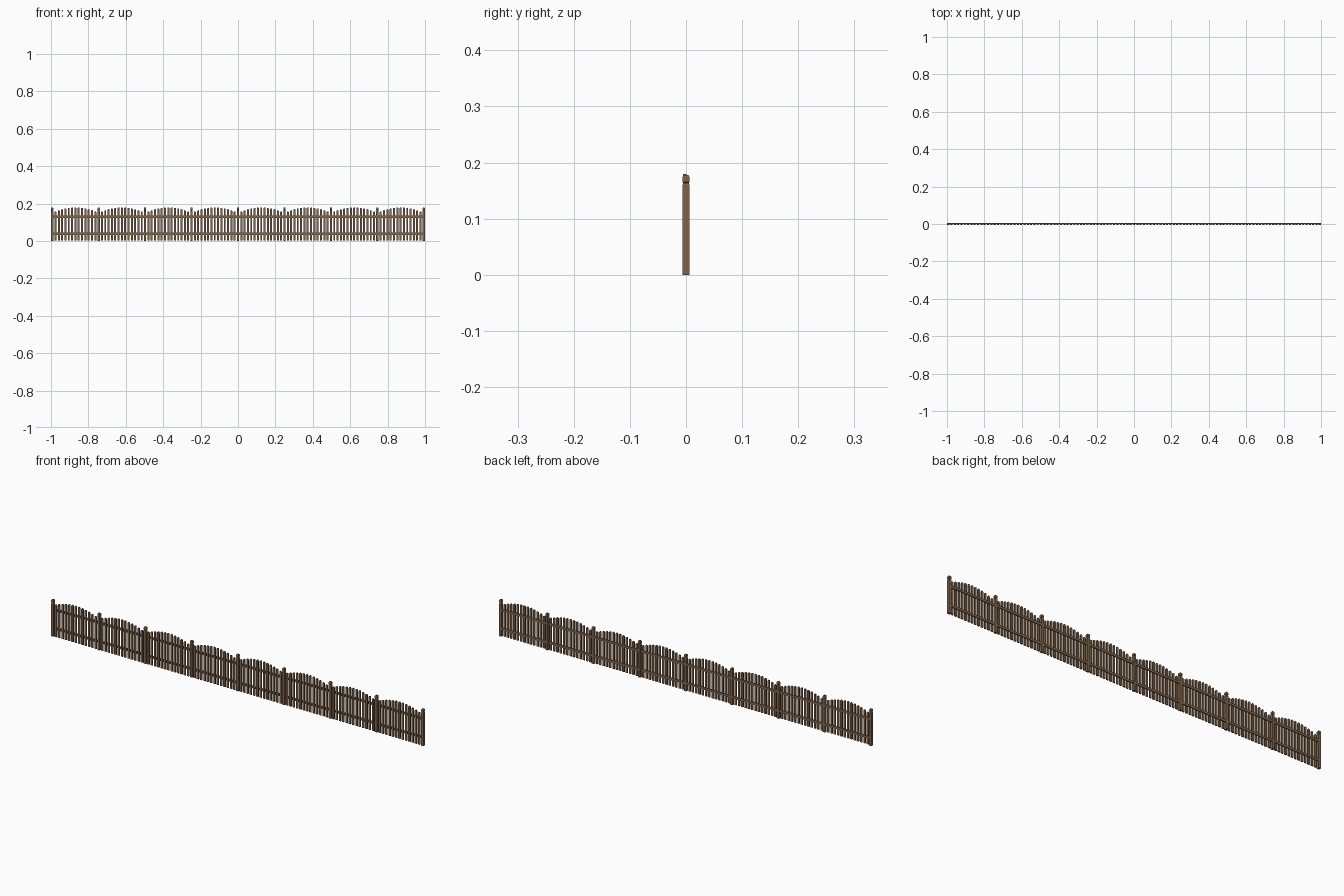
import bpy, bmesh, math

if "Cube" in bpy.data.objects:
    bpy.data.objects.remove(bpy.data.objects["Cube"])

wood = bpy.data.materials.new("brown_wood")
wood.diffuse_color = (0.22, 0.13, 0.07, 1)
wood.use_nodes = True
wood.node_tree.nodes["Principled BSDF"].inputs["Base Color"].default_value = wood.diffuse_color


def extrude_y(name, outline, y0, y1, x=0):
    """Solid from an x/z outline, extruded from y0 to y1."""
    bm = bmesh.new()
    face = bm.faces.new([bm.verts.new((x + px, y0, pz)) for px, pz in outline])
    ext = bmesh.ops.extrude_face_region(bm, geom=[face])
    verts = [g for g in ext["geom"] if isinstance(g, bmesh.types.BMVert)]
    bmesh.ops.translate(bm, verts=verts, vec=(0, y1 - y0, 0))
    return finish(name, bm)


def lathe_square(name, profile, x):
    """Square post from (half width, z) rings."""
    bm = bmesh.new()
    rings = [[bm.verts.new((x + sx * w, sy * w, z))
              for sx, sy in ((-1, -1), (1, -1), (1, 1), (-1, 1))]
             for w, z in profile]
    for a, b in zip(rings, rings[1:]):
        for i in range(4):
            j = (i + 1) % 4
            bm.faces.new((a[i], a[j], b[j], b[i]))
    bm.faces.new(rings[0][::-1])
    bm.faces.new(rings[-1])
    return finish(name, bm)


def finish(name, bm):
    bmesh.ops.recalc_face_normals(bm, faces=bm.faces[:])
    mesh = bpy.data.meshes.new(name)
    bm.to_mesh(mesh)
    bm.free()
    mesh.materials.append(wood)
    obj = bpy.data.objects.new(name, mesh)
    bpy.context.collection.objects.link(obj)
    return obj


PANELS = 8
PICKETS = 13
HALF = 0.0063
END = 1 - HALF
STEP = 2 * END / PANELS

# Posts with a neck groove and a chamfered cap
post_profile = [(HALF, 0), (HALF, 0.160), (0.0050, 0.162), (0.0050, 0.1635),
                (HALF, 0.165), (HALF, 0.174), (0.0045, 0.1775)]
for i in range(PANELS + 1):
    lathe_square("post", post_profile, -END + i * STEP)

for i in range(PANELS):
    x0 = -END + i * STEP
    # Two rails behind the pickets
    for z in (0.038, 0.129):
        a, b, h = x0 + 0.004, x0 + STEP - 0.004, 0.0058
        extrude_y("rail", [(a, z - h), (b, z - h), (b, z + h), (a, z + h)],
                  0.0005, 0.0052)
    # Pickets with rounded tops following an arch
    w = 0.0052
    for k in range(PICKETS):
        t = (k + 1) / (PICKETS + 1)
        top = 0.150 + 0.030 * math.sin(math.pi * t) ** 0.9
        outline = [(-w, 0.001), (w, 0.001), (w, top - 0.004),
                   (w * 0.65, top - 0.001), (w * 0.25, top), (-w * 0.25, top),
                   (-w * 0.65, top - 0.001), (-w, top - 0.004)]
        extrude_y("picket", outline, -0.0050, 0.0005, x0 + t * STEP)
